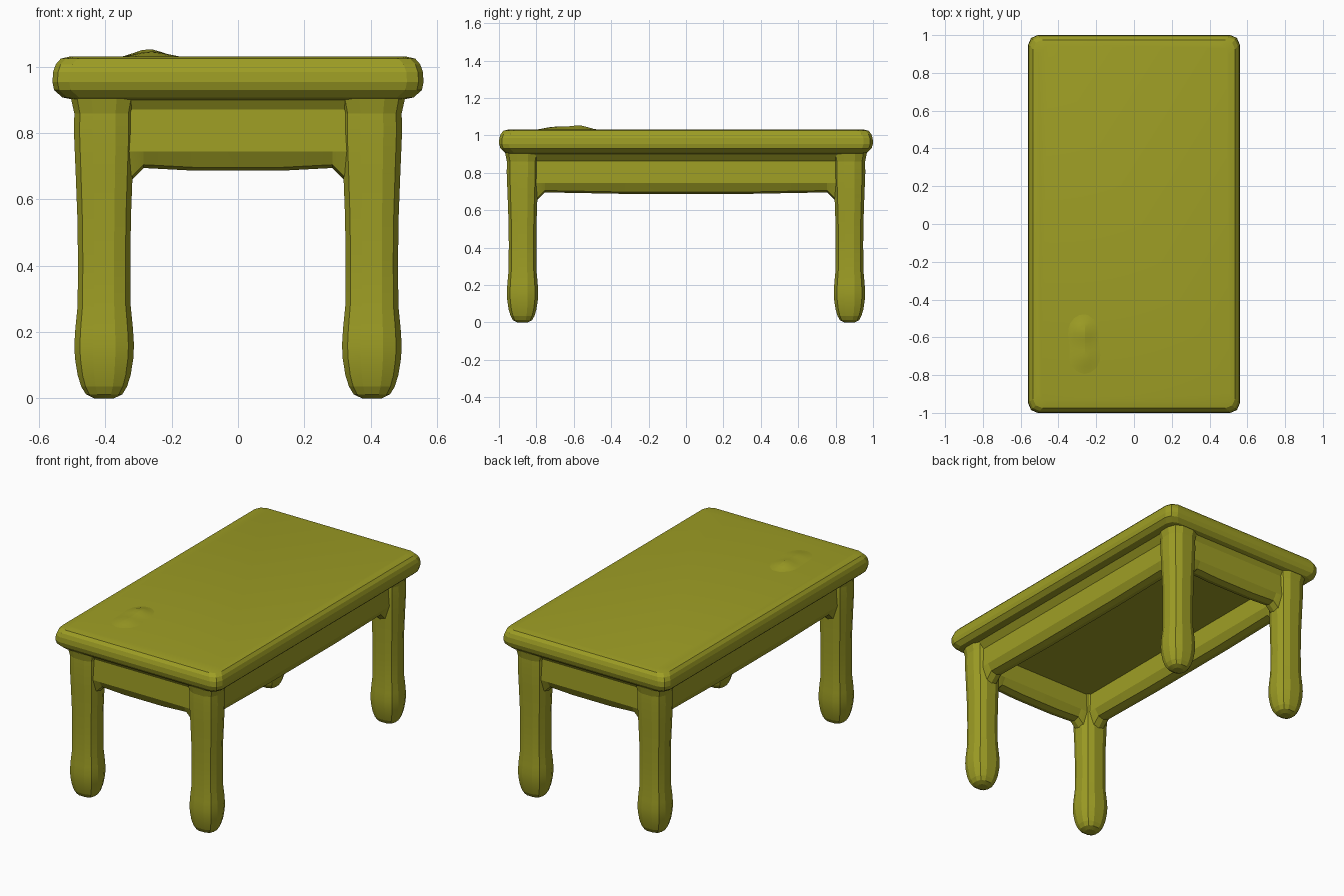
import bpy, bmesh, math
from mathutils import Vector

cube = bpy.data.objects.get("Cube")
if cube:
    bpy.data.objects.remove(cube)

olive = bpy.data.materials.new("olive")
olive.use_nodes = True
olive.diffuse_color = (0.34, 0.34, 0.018, 1)
olive.node_tree.nodes["Principled BSDF"].inputs["Base Color"].default_value = olive.diffuse_color


def finish(name, bm, angle=12):
    bmesh.ops.recalc_face_normals(bm, faces=bm.faces)
    mesh = bpy.data.meshes.new(name)
    bm.to_mesh(mesh)
    bm.free()
    mesh.materials.append(olive)
    ob = bpy.data.objects.new(name, mesh)
    bpy.context.collection.objects.link(ob)
    bpy.ops.object.select_all(action='DESELECT')
    ob.select_set(True)
    bpy.context.view_layer.objects.active = ob
    bpy.ops.object.shade_smooth_by_angle(angle=math.radians(angle))
    return ob


def loft(name, rings):
    """Skin a closed solid through rings with equal point counts."""
    bm = bmesh.new()
    loops = [[bm.verts.new(p) for p in ring] for ring in rings]
    n = len(loops[0])
    for a, b in zip(loops, loops[1:]):
        for i in range(n):
            j = (i + 1) % n
            bm.faces.new((a[i], a[j], b[j], b[i]))
    bm.faces.new(loops[0])
    bm.faces.new(loops[-1])
    return finish(name, bm)


def cut_rect(hx, hy, cut):
    """Rectangle outline with softened corners, two facets each."""
    pts = []
    for sx, sy in ((1, 1), (-1, 1), (-1, -1), (1, -1)):
        corner = [(hx, hy - cut), (hx - cut * 0.3, hy - cut * 0.3), (hx - cut, hy)]
        if sx * sy < 0:
            corner.reverse()
        pts += [(sx * x, sy * y) for x, y in corner]
    return pts


# Table top: rounded slab with a tapered neck underneath
slab = [(0.86, 0.455, 0.92), (0.90, 0.49, 0.945), (0.908, 0.53, 0.97),
        (0.93, 0.555, 0.992), (0.955, 0.56, 1.0), (0.985, 0.558, 0.998),
        (1.008, 0.55, 0.99), (1.025, 0.535, 0.975), (1.032, 0.505, 0.945)]
loft("table_top", [[(x, y, z) for x, y in cut_rect(hx, hy, 0.05)] for z, hx, hy in slab])

# Legs: chamfered posts with bulbous rounded feet
post = [(0.0, 0.03), (0.012, 0.055), (0.035, 0.069), (0.07, 0.08), (0.12, 0.088),
        (0.16, 0.09), (0.21, 0.087), (0.28, 0.08), (0.42, 0.079), (0.55, 0.081),
        (0.68, 0.086), (0.8, 0.091), (0.86, 0.09), (0.905, 0.10)]
for sy, end in ((-1, "front"), (1, "back")):
    for sx, side in ((1, "left"), (-1, "right")):
        rings = [[(sx * 0.404 + x, sy * 0.874 + y, z)
                  for x, y in cut_rect(r, r * 0.93, r * 0.62)] for z, r in post]
        loft(f"{end}_{side}_leg", rings)

# Aprons: chamfered rails, slightly sagging, with haunches at the legs
section = [(-0.055, 0.875), (0.055, 0.875), (0.06, 0.745), (0.035, 0.705),
           (0.0, 0.695), (-0.035, 0.705), (-0.06, 0.745)]


def apron(name, half, offset, along_x):
    rings = []
    for t, drop in ((-half - 0.1, 0.05), (-half, 0.045), (-half + 0.045, 0), (-half * 0.4, 0.008),
                    (half * 0.4, 0.008), (half - 0.045, 0), (half, 0.045), (half + 0.1, 0.05)):
        ring = [Vector((t, offset + u, z - (drop if z < 0.74 else 0))) for u, z in section]
        rings.append(ring if along_x else [Vector((p.y, p.x, p.z)) for p in ring])
    loft(name, rings)


for s, end, side in ((-1, "front", "right"), (1, "back", "left")):
    apron(f"{end}_apron", 0.33, s * 0.872, True)
    apron(f"{side}_apron", 0.80, s * 0.402, False)

# Low uneven swelling on the front corner of the top
bm = bmesh.new()
bmesh.ops.create_grid(bm, x_segments=14, y_segments=14, size=0.2)
for v in bm.verts:
    x, y = v.co.x, v.co.y
    ridge = 0.03 * math.exp(-((x + 0.01) / 0.06) ** 2 - ((y - 0.07) / 0.07) ** 2)
    ridge += 0.022 * math.exp(-((x - 0.0) / 0.07) ** 2 - ((y + 0.06) / 0.08) ** 2)
    v.co = Vector((x - 0.26, y - 0.64, 1.027 + ridge * 0.85))
finish("surface_swelling", bm)
